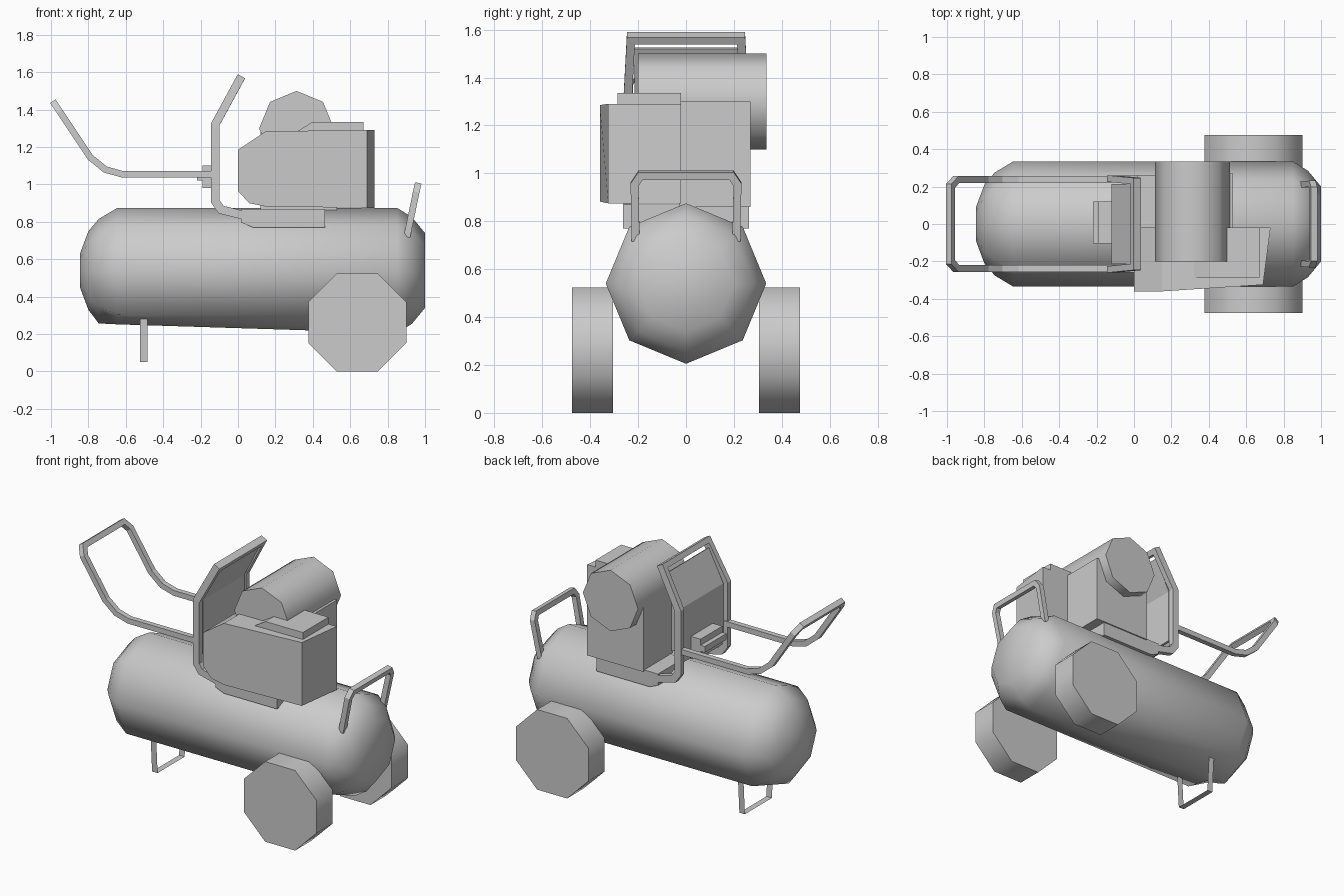
import bpy, bmesh
from math import sin, cos, pi, radians
from mathutils import Vector as V

if "Cube" in bpy.data.objects:
    bpy.data.objects.remove(bpy.data.objects["Cube"])


def loft(name, rings, smooth=0, caps=True, closed=True):
    """Skin equal-length rings of points into one object."""
    bm = bmesh.new()
    rows = [[bm.verts.new(p) for p in r] for r in rings]
    n = len(rows[0])
    for a, b in zip(rows, rows[1:]):
        for i in range(n if closed else n - 1):
            j = (i + 1) % n
            bm.faces.new((a[i], a[j], b[j], b[i]))
    if caps:
        bm.faces.new(rows[0])
        bm.faces.new(rows[-1])
    bmesh.ops.recalc_face_normals(bm, faces=bm.faces)
    me = bpy.data.meshes.new(name)
    bm.to_mesh(me)
    bm.free()
    ob = bpy.data.objects.new(name, me)
    bpy.context.collection.objects.link(ob)
    if smooth:
        bpy.ops.object.select_all(action='DESELECT')
        ob.select_set(True)
        bpy.context.view_layer.objects.active = ob
        bpy.ops.object.shade_smooth_by_angle(angle=radians(smooth))
    return ob


def prism(name, profile, y0, y1, smooth=0):
    """Extrude an x-z profile along y."""
    return loft(name, [[(x, y, z) for x, z in profile] for y in (y0, y1)], smooth)


def box(name, x0, x1, y0, y1, z0, z1):
    return prism(name, [(x0, z0), (x1, z0), (x1, z1), (x0, z1)], y0, y1)


def octagon(cx, cz, r, turn):
    return [(cx + r * cos(turn + i * pi / 4), cz + r * sin(turn + i * pi / 4)) for i in range(8)]


def tube(name, half, wy, wn):
    """Mitred rectangular tube: half path at -y, mirrored to +y."""
    pts = [V(p) for p in half] + [V((x, -y, z)) for x, y, z in reversed(half)]
    d = (pts[1] - pts[0]).normalized()
    u = V((0, 1, 0))
    u = (u - d * u.dot(d)).normalized()
    v = d.cross(u)
    ring = [pts[0] + u * a * wy / 2 + v * b * wn / 2 for a, b in ((-1, -1), (1, -1), (1, 1), (-1, 1))]
    rings = [ring]
    for i in range(1, len(pts)):
        d = (pts[i] - pts[i - 1]).normalized()
        e = (pts[i + 1] - pts[i]).normalized() if i + 1 < len(pts) else d
        n = (d + e).normalized()
        ring = [p + d * ((pts[i] - p).dot(n) / d.dot(n)) for p in ring]
        rings.append(ring)
    return loft(name, rings)


# Air tank: octagonal rings with domed ends and a gently sloping belly
tank = []
for x, r, low in [(-.845, .09, .45), (-.80, .21, .33), (-.745, .275, .257), (-.645, .335, .252),
                  (.85, .335, .205), (.93, .285, .255), (1.0, .2, .34)]:
    tank.append([(x, y, low if i == 6 else z) for i, (y, z) in enumerate(octagon(0, .54, r, 0))])
loft("air_tank", tank, 50)

# Wheels
for side, s in (("front", -1), ("back", 1)):
    prism("wheel_" + side, octagon(.638, .262, .284, pi / 8), s * .305, s * .475, 50)

# Thin strip stand under the tank
stand = [(-.155, .29), (-.14, .05), (.14, .05), (.155, .29)]
loft("front_stand", [[(x, y, z) for y, z in stand] for x in (-.525, -.485)], caps=False, closed=False)

# Handles
tube("pull_handle", [(-.12, -.238, 1.055), (-.62, -.238, 1.055), (-.71, -.238, 1.08), (-.79, -.238, 1.145),
                     (-.95, -.238, 1.385), (-.98, -.205, 1.43)], .035, .035)
tube("lift_handle", [(.903, -.21, .72), (.952, -.215, .955), (.96, -.19, .992)], .033, .035)

# Roll frame, its panel and the mounting tray
tube("guard_frame", [(.11, -.243, .815), (-.09, -.243, .865), (-.122, -.243, .91), (-.122, -.243, 1.32),
                     (.01, -.23, 1.563)], .035, .045)
panel = [(-.12, .96), (-.12, 1.32), (-.015, 1.525), (-.002, 1.518), (-.104, 1.315), (-.104, .96)]
prism("guard_panel", panel, -.215, .215)
prism("mounting_tray", [(.08, .77), (.465, .77), (.465, .87), (.08, .87), (.02, .87), (.02, .795)], -.262, .262)
box("control_box", -.22, -.12, -.105, .12, 1.02, 1.06)
box("control_box_back", -.19, -.12, -.105, .12, .98, 1.1)

# Engine: cowled front half, plain rear block, air filter and fuel tank
left = [(.15, .882), (.06, .9), (0, .965), (0, 1.185), (.15, 1.285)]
loft("engine_cowl", [
    [(x, -.36, z) for x, z in left] + [(.69, -.325, 1.29), (.69, -.325, .875)],
    [(x, -.02, z) for x, z in left] + [(.73, -.02, 1.29), (.73, -.02, .875)]])
box("engine_block", .12, .53, -.03, .27, .86, 1.30)
prism("air_filter", [(.31, 1.28), (.40, 1.335), (.67, 1.335), (.67, 1.28)], -.285, -.02)
prism("fuel_tank", octagon(.313, 1.3, .2, 0), -.2, .335, 50)
